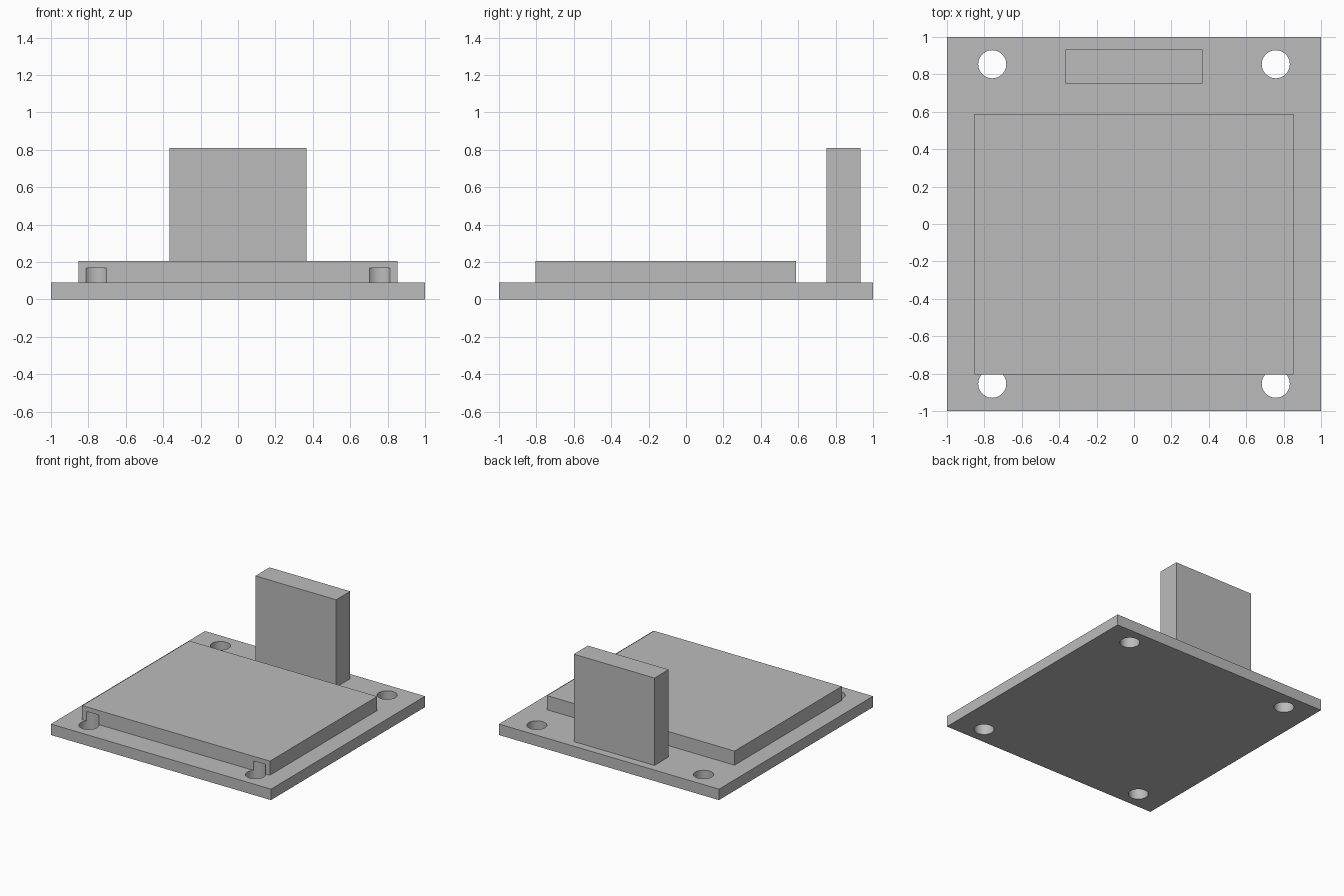
import bpy
import bmesh
from mathutils import Matrix, Vector

if "Cube" in bpy.data.objects:
    bpy.data.objects.remove(bpy.data.objects["Cube"], do_unlink=True)

# Single plain grey for every part
grey = bpy.data.materials.new("plain_grey")
grey.use_nodes = True
colour = (0.5, 0.5, 0.5, 1)
grey.diffuse_color = colour
grey.node_tree.nodes["Principled BSDF"].inputs["Base Color"].default_value = colour

BASE_TOP = 0.09
HOLE_TOP = 0.168
HOLE_X, HOLE_Y, HOLE_RADIUS = 0.758, 0.854, 0.075


def finish(name, bm):
    mesh = bpy.data.meshes.new(name)
    bm.to_mesh(mesh)
    bm.free()
    mesh.materials.append(grey)
    obj = bpy.data.objects.new(name, mesh)
    bpy.context.collection.objects.link(obj)
    return obj


def box(name, low, high):
    low, high = Vector(low), Vector(high)
    bm = bmesh.new()
    place = Matrix.Translation((low + high) / 2) @ Matrix.Diagonal((*(high - low), 1))
    bmesh.ops.create_cube(bm, size=1, matrix=place)
    return finish(name, bm)


def activate(obj):
    bpy.ops.object.select_all(action="DESELECT")
    obj.select_set(True)
    bpy.context.view_layer.objects.active = obj


# Base, raised pad and upright tab
base = box("base_plate", (-1, -1, 0), (1, 1, BASE_TOP))
pad = box("raised_pad", (-0.853, -0.804, BASE_TOP), (0.853, 0.588, 0.206))
tab = box("upright_tab", (-0.367, 0.75, BASE_TOP), (0.367, 0.933, 0.808))

# Four corner drills; the front pair also bites into the pad
bm = bmesh.new()
bottom = -0.1
for sx in (-1, 1):
    for sy in (-1, 1):
        bmesh.ops.create_cone(
            bm, cap_ends=True, segments=48, radius1=HOLE_RADIUS, radius2=HOLE_RADIUS,
            depth=HOLE_TOP - bottom,
            matrix=Matrix.Translation((sx * HOLE_X, sy * HOLE_Y, (HOLE_TOP + bottom) / 2)))
drills = finish("hole_cutter", bm)
drills.hide_render = True

for part in (base, pad):
    activate(part)
    cut = part.modifiers.new("corner_holes", "BOOLEAN")
    cut.operation = "DIFFERENCE"
    cut.solver = "EXACT"
    cut.object = drills
    bpy.ops.object.modifier_apply(modifier=cut.name)
    bpy.ops.object.shade_smooth_by_angle()

bpy.data.objects.remove(drills, do_unlink=True)
